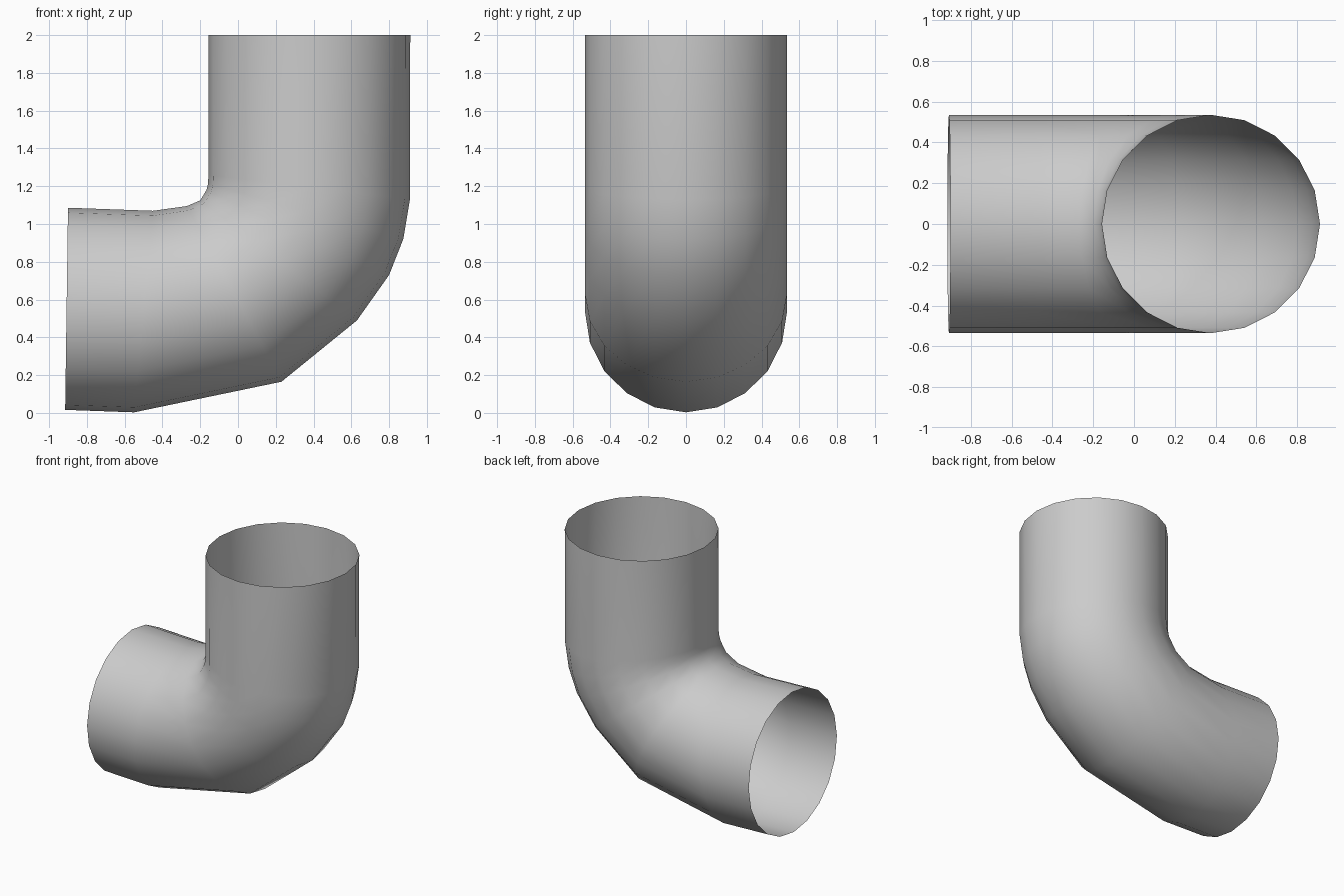
import bpy, bmesh, math
from mathutils import Vector

if "Cube" in bpy.data.objects:
    bpy.data.objects.remove(bpy.data.objects["Cube"])

SIDES, R = 20, 0.535

# each ring of the elbow: outer (x, z) and inner (x, z) points of the bend
rings = [
    ((-0.915, 0.016), (-0.90, 1.086)),
    ((-0.55, 0.003), (-0.45, 1.07)),
    ((0.23, 0.165), (-0.27, 1.095)),
    ((0.63, 0.49), (-0.20, 1.125)),
    ((0.80, 0.73), (-0.167, 1.18)),
    ((0.875, 0.92), (-0.158, 1.215)),
    ((0.91, 1.13), (-0.157, 1.26)),
    ((0.912, 2.0), (-0.157, 2.0)),
]

# open-ended pipe skin lofted through the rings
bm = bmesh.new()
loops = []
for (ox, oz), (ix, iz) in rings:
    centre = Vector(((ox + ix) / 2, 0, (oz + iz) / 2))
    axis = Vector(((ox - ix) / 2, 0, (oz - iz) / 2))
    loop = []
    for k in range(SIDES):
        a = 2 * math.pi * k / SIDES
        loop.append(bm.verts.new(centre + axis * math.cos(a) + Vector((0, R * math.sin(a), 0))))
    loops.append(loop)
for a, b in zip(loops, loops[1:]):
    for k in range(SIDES):
        n = (k + 1) % SIDES
        face = bm.faces.new((a[k], a[n], b[n], b[k]))
        face.smooth = True

# make the skin face away from the pipe centre
bm.normal_update()
top_face = bm.faces[:][-SIDES]
if top_face.normal.x < 0:
    bmesh.ops.reverse_faces(bm, faces=bm.faces[:])

mesh = bpy.data.meshes.new("pipe_elbow")
bm.to_mesh(mesh)
bm.free()
bpy.context.collection.objects.link(bpy.data.objects.new("pipe_elbow", mesh))
